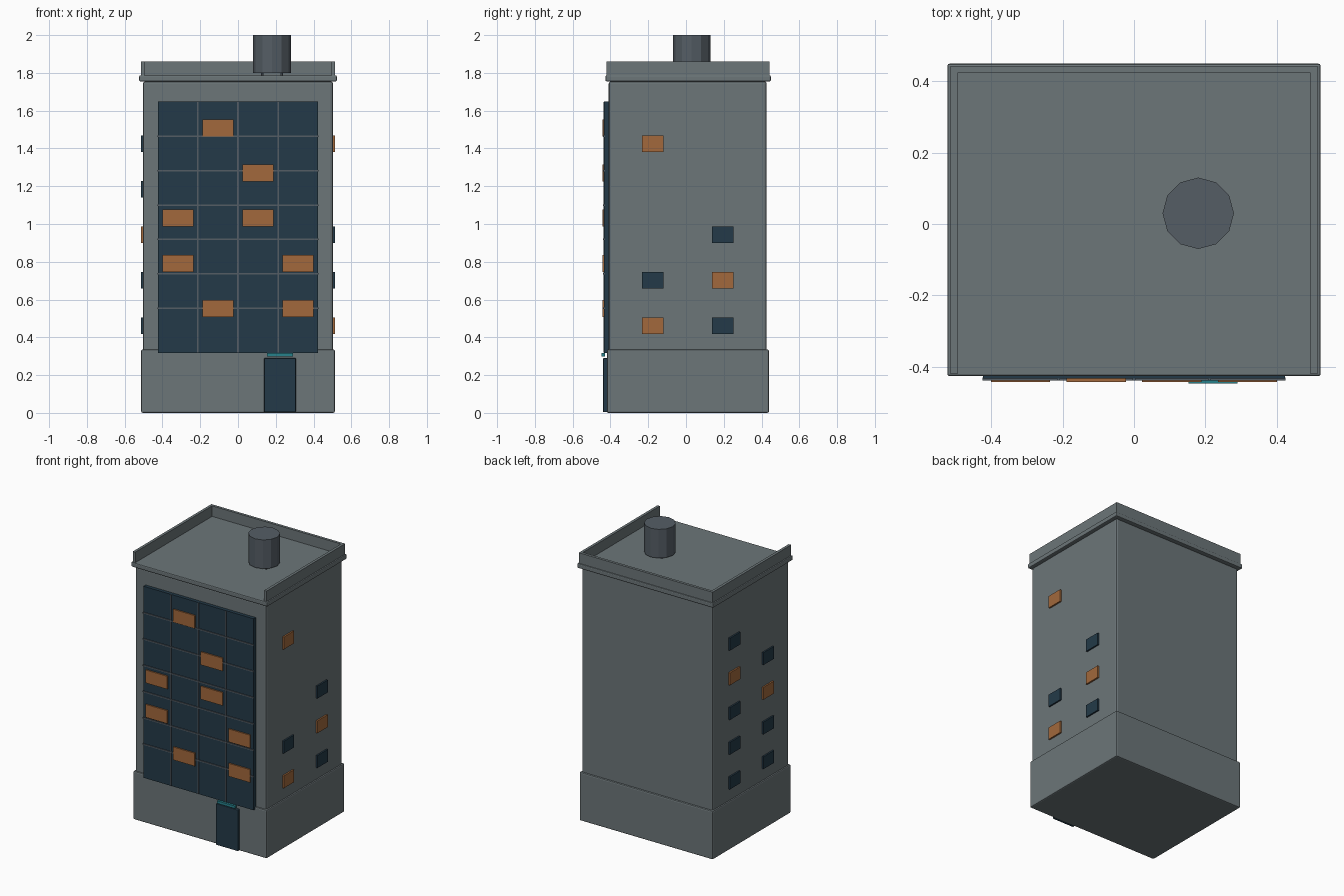
import bpy, math

if "Cube" in bpy.data.objects:
    bpy.data.objects.remove(bpy.data.objects["Cube"])

def mat(name, rgb):
    m = bpy.data.materials.new(name)
    m.diffuse_color = (*rgb, 1)
    m.use_nodes = True
    m.node_tree.nodes["Principled BSDF"].inputs["Base Color"].default_value = m.diffuse_color
    return m

CONCRETE = mat("concrete", (0.15, 0.18, 0.19))
METAL = mat("metal", (0.09, 0.11, 0.13))
GLASS = mat("dark_glass", (0.017, 0.042, 0.065))
LIT = mat("lit_window", (0.36, 0.14, 0.045))
TEAL = mat("teal_light", (0.02, 0.22, 0.26))

def box(name, x0, x1, y0, y1, z0, z1, m, bevel=0):
    """Axis-aligned box given by its extents, with optional bevelled edges."""
    bpy.ops.mesh.primitive_cube_add(size=1, location=((x0+x1)/2, (y0+y1)/2, (z0+z1)/2))
    o = bpy.context.object
    o.name = name
    o.scale = (x1-x0, y1-y0, z1-z0)
    bpy.ops.object.transform_apply(location=False, rotation=False, scale=True)
    o.data.materials.append(m)
    if bevel:
        b = o.modifiers.new("bevel", 'BEVEL')
        b.width, b.segments = bevel, 2
    return o

def cylinder(name, r, x, y, z0, z1, sides, m):
    bpy.ops.mesh.primitive_cylinder_add(vertices=sides, radius=r, depth=z1-z0,
                                        location=(x, y, (z0+z1)/2))
    o = bpy.context.object
    o.name = name
    o.data.materials.append(m)

# Main masses
box("base", -0.513, 0.513, -0.419, 0.439, 0, 0.336, CONCRETE, 0.008)
box("tower_body", -0.503, 0.503, -0.409, 0.427, 0.3, 1.755, CONCRETE, 0.012)
box("cornice", -0.523, 0.523, -0.426, 0.449, 1.755, 1.787, CONCRETE, 0.006)

# Parapet on three sides, open at the front
for side, s in (("left", -1), ("right", 1)):
    a, b = sorted((s*0.495, s*0.514))
    box("parapet_" + side, a, b, -0.42, 0.442, 1.78, 1.86, CONCRETE)
box("parapet_back", -0.514, 0.514, 0.423, 0.442, 1.78, 1.86, CONCRETE)

# Roof tank on short legs
cylinder("roof_tank", 0.1, 0.18, 0.03, 1.8, 2.0, 12, METAL)
for i in (-1, 1):
    for j in (-1, 1):
        cylinder("tank_leg", 0.008, 0.18 + i*0.052, 0.03 + j*0.052, 1.78, 1.805, 6, METAL)

# Glazed front with mullions and floor bars
box("front_glazing", -0.423, 0.423, -0.433, -0.405, 0.318, 1.648, GLASS)
for i in (-1, 0, 1):
    box("mullion", i*0.212-0.004, i*0.212+0.004, -0.438, -0.43, 0.32, 1.646, METAL)
for i in range(6):
    z = 0.553 + i*0.1825
    box("floor_bar", -0.425, 0.425, -0.439, -0.43, z-0.004, z+0.004, METAL)

# Lit panes on the glazing: (column, floor)
for c, f in ((1, 4), (2, 3), (0, 2), (2, 2), (0, 1), (3, 1), (1, 0), (3, 0)):
    x, z = (c-1.5)*0.212, 0.553 + f*0.239
    box("front_lit_pane", x-0.083, x+0.083, -0.442, -0.43, z-0.045, z+0.045, LIT)

# Side windows: one string per column, floors bottom to top (L lit, D dark)
sides = {"right": (1, {-0.175: "LD..L", 0.195: "DLD.."}),
         "left": (-1, {-0.175: "DDLD.", 0.195: "DDDLD"})}
for side, (s, columns) in sides.items():
    for y, floors in columns.items():
        for f, k in enumerate(floors):
            if k != '.':
                a, b = sorted((s*0.495, s*0.514))
                z = 0.461 + f*0.241
                box(side + "_window", a, b, y-0.057, y+0.057, z-0.043, z+0.043,
                    LIT if k == 'L' else GLASS)

# Entrance
box("door", 0.138, 0.306, -0.439, -0.41, 0.004, 0.29, GLASS, 0.004)
box("door_light", 0.153, 0.29, -0.447, -0.43, 0.299, 0.317, TEAL)
